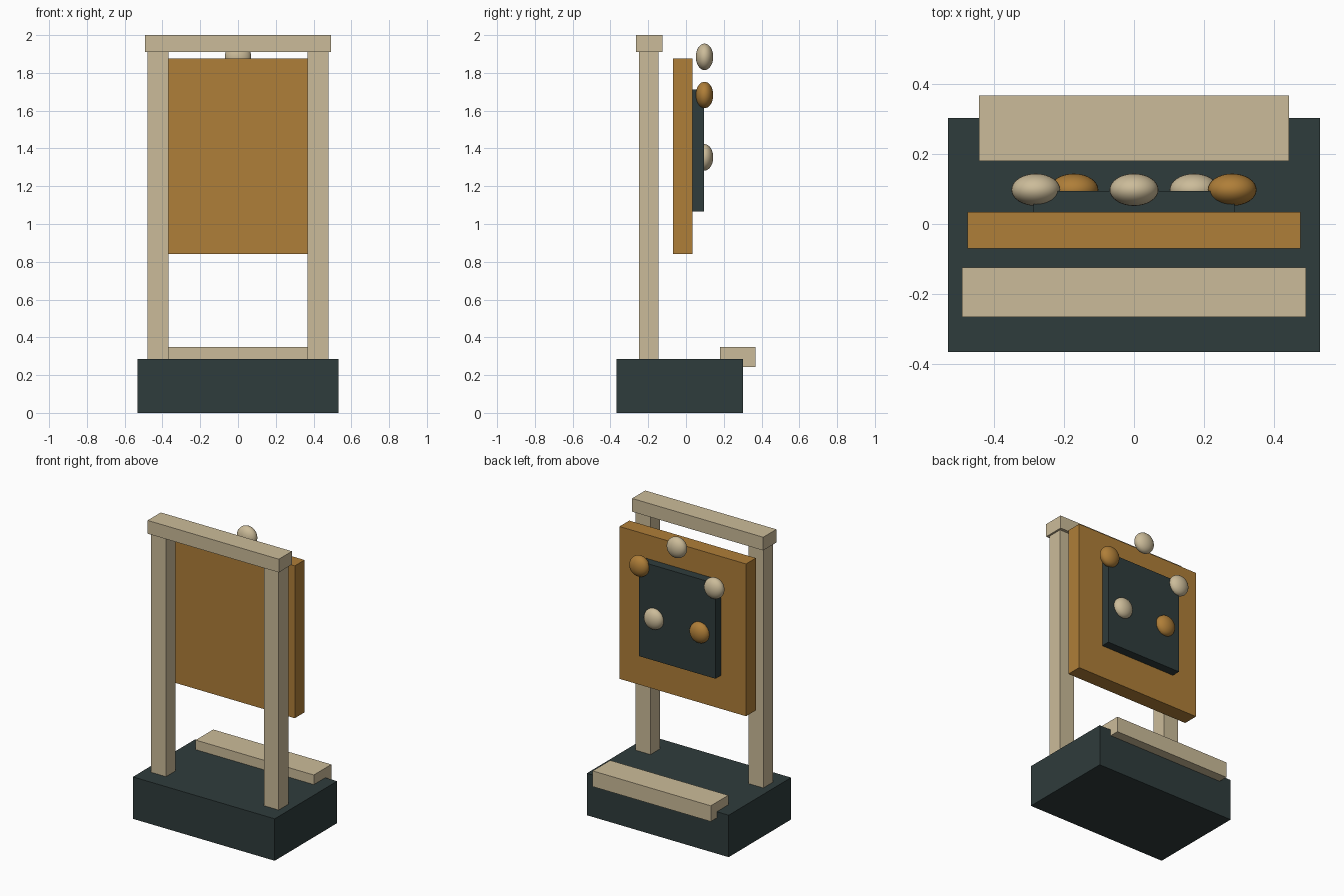
import bpy
import math

default = bpy.data.objects.get("Cube")
if default:
    bpy.data.objects.remove(default, do_unlink=True)


def make_material(name, rgb):
    mat = bpy.data.materials.new(name)
    mat.use_nodes = True
    color = (*rgb, 1.0)
    mat.diffuse_color = color
    mat.node_tree.nodes["Principled BSDF"].inputs["Base Color"].default_value = color
    return mat


cream = make_material("cream", (0.60, 0.50, 0.32))
ochre = make_material("ochre", (0.43, 0.21, 0.04))
slate = make_material("dark slate", (0.028, 0.045, 0.045))


def box(name, x, y, z, mat):
    """Box spanning the given (low, high) range on each axis."""
    spans = (x, y, z)
    bpy.ops.mesh.primitive_cube_add(size=1, location=[(a + b) / 2 for a, b in spans])
    ob = bpy.context.object
    ob.name = name
    ob.scale = [b - a for a, b in spans]
    bpy.ops.object.transform_apply(location=False, rotation=False, scale=True)
    ob.data.materials.append(mat)
    return ob


def knob(name, x, z, mat):
    """Smooth ball flattened front to back."""
    bpy.ops.mesh.primitive_uv_sphere_add(segments=32, ring_count=16, radius=0.07,
                                         location=(x, 0.098, z))
    ob = bpy.context.object
    ob.name = name
    ob.scale.y = 0.66
    bpy.ops.object.transform_apply(location=False, rotation=False, scale=True)
    bpy.ops.object.shade_smooth_by_angle(angle=math.radians(40))
    ob.data.materials.append(mat)


# Plinth and rear step
box("base", (-0.533, 0.533), (-0.367, 0.303), (0, 0.285), slate)
box("step", (-0.444, 0.444), (0.18, 0.368), (0.243, 0.35), cream)

# Frame: two posts and a crossbeam
for side, name in ((-1, "right_post"), (1, "left_post")):
    inner, outer = side * 0.368, side * 0.48
    box(name, (min(inner, outer), max(inner, outer)), (-0.248, -0.145), (0.28, 1.912), cream)
box("crossbeam", (-0.493, 0.493), (-0.266, -0.125), (1.91, 2.0), cream)

# Board with a raised dark panel on its back
box("board", (-0.476, 0.476), (-0.07, 0.035), (0.84, 1.875), ochre)
box("raised_panel", (-0.288, 0.288), (0.03, 0.094), (1.067, 1.713), slate)

# Knobs around the panel
knob("top_knob", 0, 1.885, cream)
knob("upper_right_knob", -0.281, 1.683, cream)
knob("upper_left_knob", 0.281, 1.683, ochre)
knob("lower_right_knob", -0.172, 1.353, ochre)
knob("lower_left_knob", 0.172, 1.353, cream)
